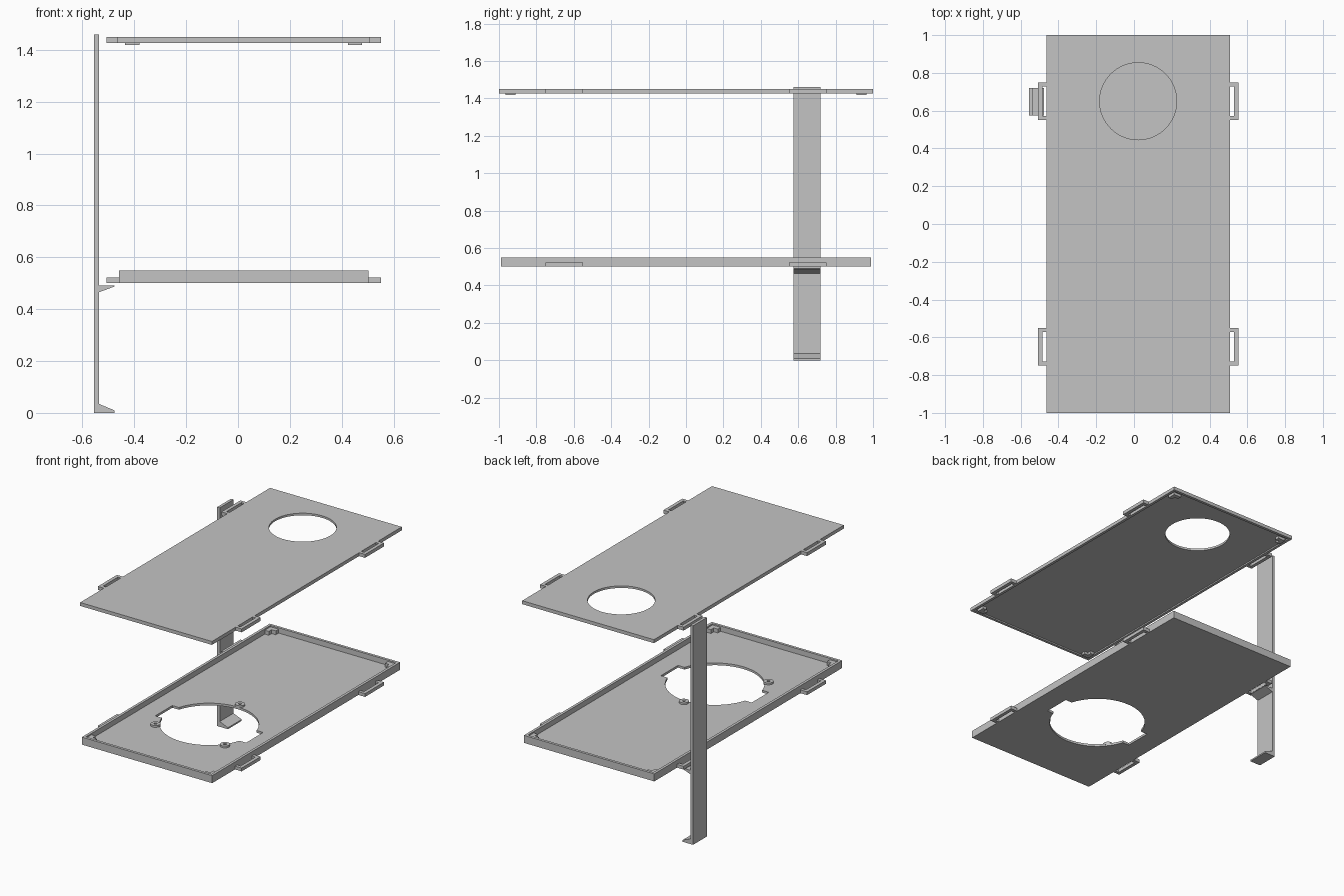
import bpy, bmesh, math

if "Cube" in bpy.data.objects:
    bpy.data.objects.remove(bpy.data.objects["Cube"])

CX = 0.022            # the plates sit slightly right of the strap
HOLE_LID = (CX, 0.65)
HOLE_TRAY = (CX, -0.335)

grey = bpy.data.materials.new("light_grey_plastic")
grey.diffuse_color = (0.55, 0.55, 0.55, 1)
grey.use_nodes = True
grey.node_tree.nodes["Principled BSDF"].inputs["Base Color"].default_value = grey.diffuse_color


def solid(name, loops, a, b, upright=False):
    """Extrude filled outlines (extra loops are holes) from a to b along z, or along y if upright."""
    cu = bpy.data.curves.new(name, 'CURVE')
    cu.dimensions, cu.fill_mode, cu.extrude = '2D', 'BOTH', (b - a) / 2
    for pts in loops:
        sp = cu.splines.new('POLY')
        sp.points.add(len(pts) - 1)
        for p, (x, y) in zip(sp.points, pts):
            p.co = (x, y, 0, 1)
        sp.use_cyclic_u = True
    tmp = bpy.data.objects.new(name + "_outline", cu)
    bpy.context.collection.objects.link(tmp)
    dg = bpy.context.evaluated_depsgraph_get()
    me = bpy.data.meshes.new_from_object(tmp.evaluated_get(dg))
    bpy.data.objects.remove(tmp)
    bm = bmesh.new()
    bm.from_mesh(me)
    for v in bm.verts:
        x, y, z = v.co
        z += (a + b) / 2
        v.co = (x, z, y) if upright else (x, y, z)
    bmesh.ops.remove_doubles(bm, verts=bm.verts, dist=1e-5)
    bmesh.ops.recalc_face_normals(bm, faces=bm.faces)
    for f in bm.faces:
        f.smooth = False
        f.material_index = 0
    bm.to_mesh(me)
    bm.free()
    me.name = name
    me.materials.clear()
    me.materials.append(grey)
    ob = bpy.data.objects.new(name, me)
    bpy.context.collection.objects.link(ob)
    return ob


def rect(hx, hy):
    return [(CX - hx, -hy), (CX + hx, -hy), (CX + hx, hy), (CX - hx, hy)]


def circle(c, r, n=64):
    return [(c[0] + r * math.cos(2 * math.pi * i / n),
             c[1] + r * math.sin(2 * math.pi * i / n)) for i in range(n)]


def notched_circle(c, r, reach, half, n=32):
    """Circle with a rectangular notch on its left and right."""
    t = math.asin(half / r)
    top = [(r * math.cos(t + (math.pi - 2 * t) * i / n),
            r * math.sin(t + (math.pi - 2 * t) * i / n)) for i in range(n + 1)]
    pts = [(reach, half)] + top + [(-reach, half)]
    pts += [(-x, -y) for x, y in pts]
    return [(c[0] + x, c[1] + y) for x, y in pts]


def strap_loops(prefix, hx, z0, z1):
    """Four open loops along the long sides."""
    for sx, side in ((-1, "left"), (1, "right")):
        for yc, end in ((-0.65, "front"), (0.65, "back")):
            u = [(hx - .002, -.1), (.53, -.1), (.53, .1), (hx - .002, .1),
                 (hx - .002, .078), (.507, .078), (.507, -.078), (hx - .002, -.078)]
            solid(f"{prefix}_loop_{side}_{end}",
                  [[(CX + sx * x, yc + y) for x, y in u]], z0, z1)


def corner_blocks(prefix, ox, oy, size, z0, z1):
    """L-shaped blocks in the four corners."""
    h = size * 0.5
    for sx in (-1, 1):
        for sy in (-1, 1):
            ell = [(0, 0), (size, 0), (size, h), (h, h), (h, size), (0, size)]
            solid(f"{prefix}_{'left' if sx < 0 else 'right'}_{'front' if sy < 0 else 'back'}",
                  [[(CX + sx * (ox - x), sy * (oy - y)) for x, y in ell]], z0, z1)


# Lid: plate with round opening, shallow rim below, corner pegs and loops
solid("lid_plate", [rect(.486, 1), circle(HOLE_LID, .204)], 1.436, 1.45)
solid("lid_rim", [rect(.486, 1), rect(.468, .982)], 1.427, 1.436)
corner_blocks("lid_peg", .457, .966, .055, 1.418, 1.436)
strap_loops("lid", .486, 1.427, 1.45)

# Tray: floor with notched opening, walls, corner posts and loops
solid("tray_floor", [rect(.481, .99), notched_circle(HOLE_TRAY, .30, .335, .09)], .5, .515)
solid("tray_wall", [rect(.481, .99), rect(.463, .972)], .515, .55)
corner_blocks("tray_post", .463, .972, .06, .515, .541)
strap_loops("tray", .481, .5, .522)

# Screw bosses around the tray opening
for i, deg in enumerate((90, 218, 322)):
    a = math.radians(deg)
    c = (HOLE_TRAY[0] + .325 * math.cos(a), HOLE_TRAY[1] + .325 * math.sin(a))
    solid(f"screw_boss_{i + 1}", [circle(c, .03, 24), circle(c, .01, 16)], .508, .527)

# Upright clip strap with two wedge hooks
solid("clip_strap", [[(-.556, 0), (-.477, 0), (-.477, .01), (-.537, .035),
                      (-.537, .465), (-.477, .487), (-.477, .492), (-.537, .492),
                      (-.537, 1.46), (-.556, 1.46)]], .575, .72, upright=True)
